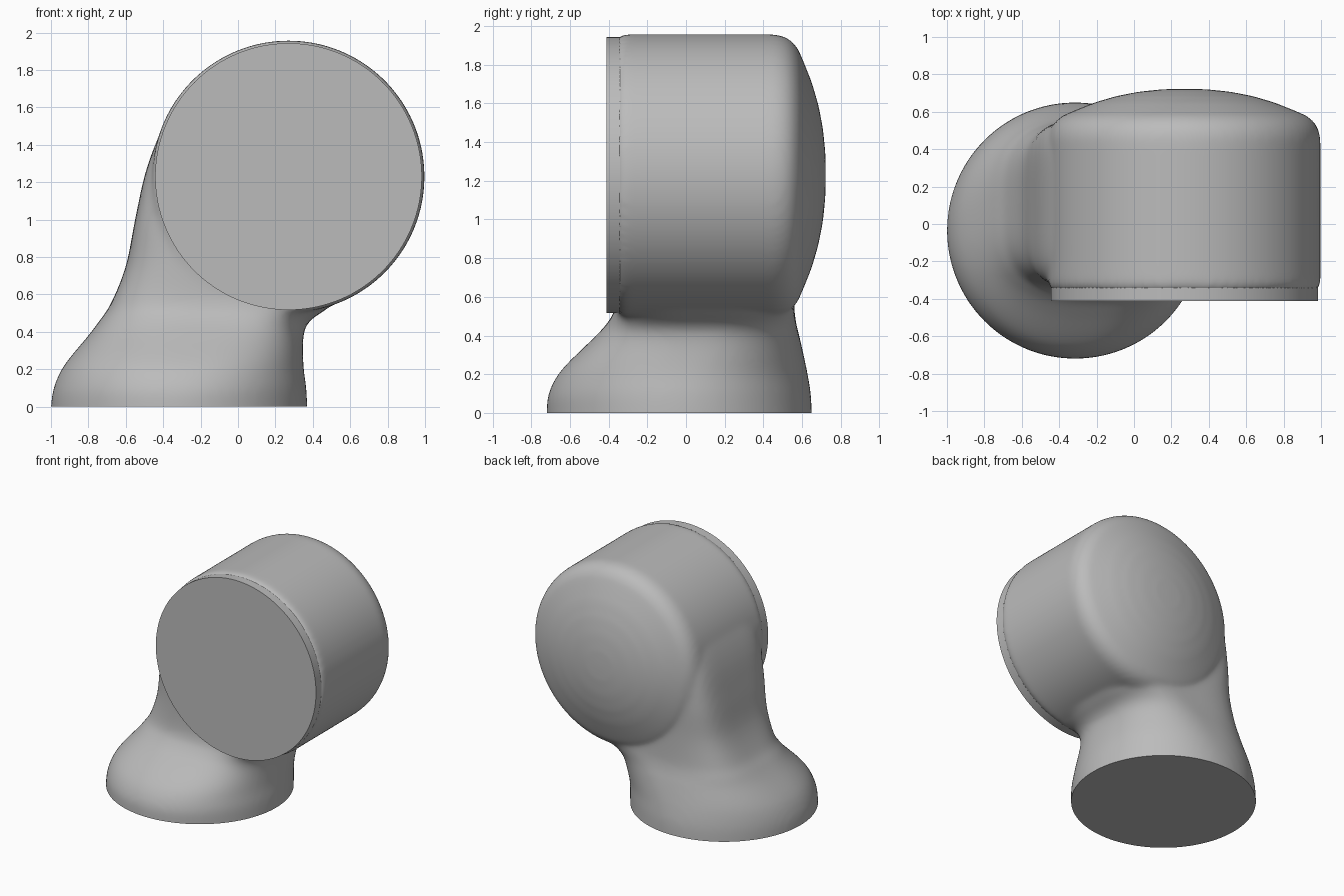
import bpy
import bmesh
import math
from mathutils import Vector

default_cube = bpy.data.objects.get("Cube")
if default_cube:
    bpy.data.objects.remove(default_cube, do_unlink=True)

HEAD_X, HEAD_Z, HEAD_R = 0.27, 1.23, 0.727


def make_material(name, color):
    material = bpy.data.materials.new(name)
    material.use_nodes = True
    material.diffuse_color = color
    material.node_tree.nodes["Principled BSDF"].inputs["Base Color"].default_value = color
    return material


def add_object(name, bm, material):
    bmesh.ops.recalc_face_normals(bm, faces=bm.faces)
    mesh = bpy.data.meshes.new(name)
    bm.to_mesh(mesh)
    bm.free()
    mesh.materials.append(material)
    obj = bpy.data.objects.new(name, mesh)
    bpy.context.collection.objects.link(obj)
    return obj


def shade(obj):
    bpy.ops.object.select_all(action="DESELECT")
    obj.select_set(True)
    bpy.context.view_layer.objects.active = obj
    bpy.ops.object.shade_smooth_by_angle(angle=math.radians(40))


def loft(bm, rings):
    """Skin a stack of closed rings and cap both ends."""
    loops = [[bm.verts.new(p) for p in ring] for ring in rings]
    count = len(loops[0])
    for low, high in zip(loops, loops[1:]):
        for i in range(count):
            j = (i + 1) % count
            bm.faces.new((low[i], low[j], high[j], high[i]))
    bm.faces.new(loops[0][::-1])
    bm.faces.new(loops[-1])


def head_ring(radius, y, count=128):
    angles = [math.tau * i / count for i in range(count)]
    return [Vector((HEAD_X + radius * math.cos(a), y, HEAD_Z + radius * math.sin(a)))
            for a in angles]


def neck_ring(section, count=96):
    """Rounded section: height, left, right, front, back, squareness."""
    z, left, right, front, back, power = section
    ring = []
    for i in range(count):
        a = math.tau * i / count
        c, s = math.cos(a), math.sin(a)
        u = math.copysign(abs(c) ** (2 / power), c)
        v = math.copysign(abs(s) ** (2 / power), s)
        ring.append(Vector(((left + right + u * (right - left)) / 2,
                            (front + back + v * (back - front)) / 2, z)))
    return ring


def smooth_between(sections, steps=5):
    """Pass a smooth curve through the section values."""
    result = []
    for k in range(len(sections) - 1):
        a, b = sections[max(k - 1, 0)], sections[k]
        c, d = sections[k + 1], sections[min(k + 2, len(sections) - 1)]
        for s in range(steps):
            t = s / steps
            result.append([q + t / 2 * (r - p + t * (2 * p - 5 * q + 4 * r - w
                           + t * (3 * (q - r) + w - p)))
                           for p, q, r, w in zip(a, b, c, d)])
    return result + [sections[-1]]


grey = make_material("plain grey", (0.5, 0.5, 0.5, 1))

# Head: a drum with a shallow domed back
body = bmesh.new()
drum = [(HEAD_R - 0.02, -0.36), (HEAD_R, -0.33), (HEAD_R, 0.46), (0.715, 0.51),
        (0.69, 0.55), (0.65, 0.58), (0.58, 0.61), (0.48, 0.65),
        (0.36, 0.685), (0.24, 0.708), (0.12, 0.72), (0.01, 0.723)]
loft(body, [head_ring(r, y) for r, y in drum])

# Foot and neck: round at the floor, squarer where it runs into the head
sections = [(-0.1, -1, 0.37, -0.72, 0.65, 2),
            (0, -1, 0.37, -0.72, 0.65, 2),
            (0.1, -0.985, 0.365, -0.71, 0.645, 2.05),
            (0.22, -0.93, 0.35, -0.645, 0.625, 2.2),
            (0.38, -0.8, 0.35, -0.485, 0.59, 2.6),
            (0.46, -0.74, 0.385, -0.41, 0.57, 3),
            (0.55, -0.68, 0.5, -0.365, 0.56, 3.5),
            (0.75, -0.6, 0.6, -0.355, 0.56, 4.2),
            (1, -0.55, 0.5, -0.355, 0.565, 5),
            (1.25, -0.495, 0.4, -0.355, 0.565, 5.5),
            (1.45, -0.42, 0.4, -0.35, 0.56, 6),
            (1.6, -0.33, 0.4, -0.34, 0.54, 6)]
loft(body, [neck_ring(s) for s in smooth_between(sections)])
blend = add_object("body_blend", body, grey)

# Fuse the two forms and soften the joint
remesh = blend.modifiers.new("Fuse", "REMESH")
remesh.mode = "VOXEL"
remesh.voxel_size = 0.02
soften = blend.modifiers.new("Soften", "SMOOTH")
soften.factor = 0.5
soften.iterations = 12
graph = bpy.context.evaluated_depsgraph_get()
fused = bmesh.new()
fused.from_mesh(blend.evaluated_get(graph).to_mesh())
bpy.data.objects.remove(blend, do_unlink=True)

# Cut the foot flat on the floor
cut = bmesh.ops.bisect_plane(fused, geom=fused.verts[:] + fused.edges[:] + fused.faces[:],
                             plane_co=(0, 0, 0), plane_no=(0, 0, 1), clear_inner=True)
rim = [e for e in cut["geom_cut"] if isinstance(e, bmesh.types.BMEdge)]
bmesh.ops.contextual_create(fused, geom=rim)
shade(add_object("body", fused, grey))

# Flat round plate on the front of the head
plate = bmesh.new()
loft(plate, [head_ring(0.713, y) for y in (-0.412, -0.3)])
shade(add_object("front_plate", plate, grey))
